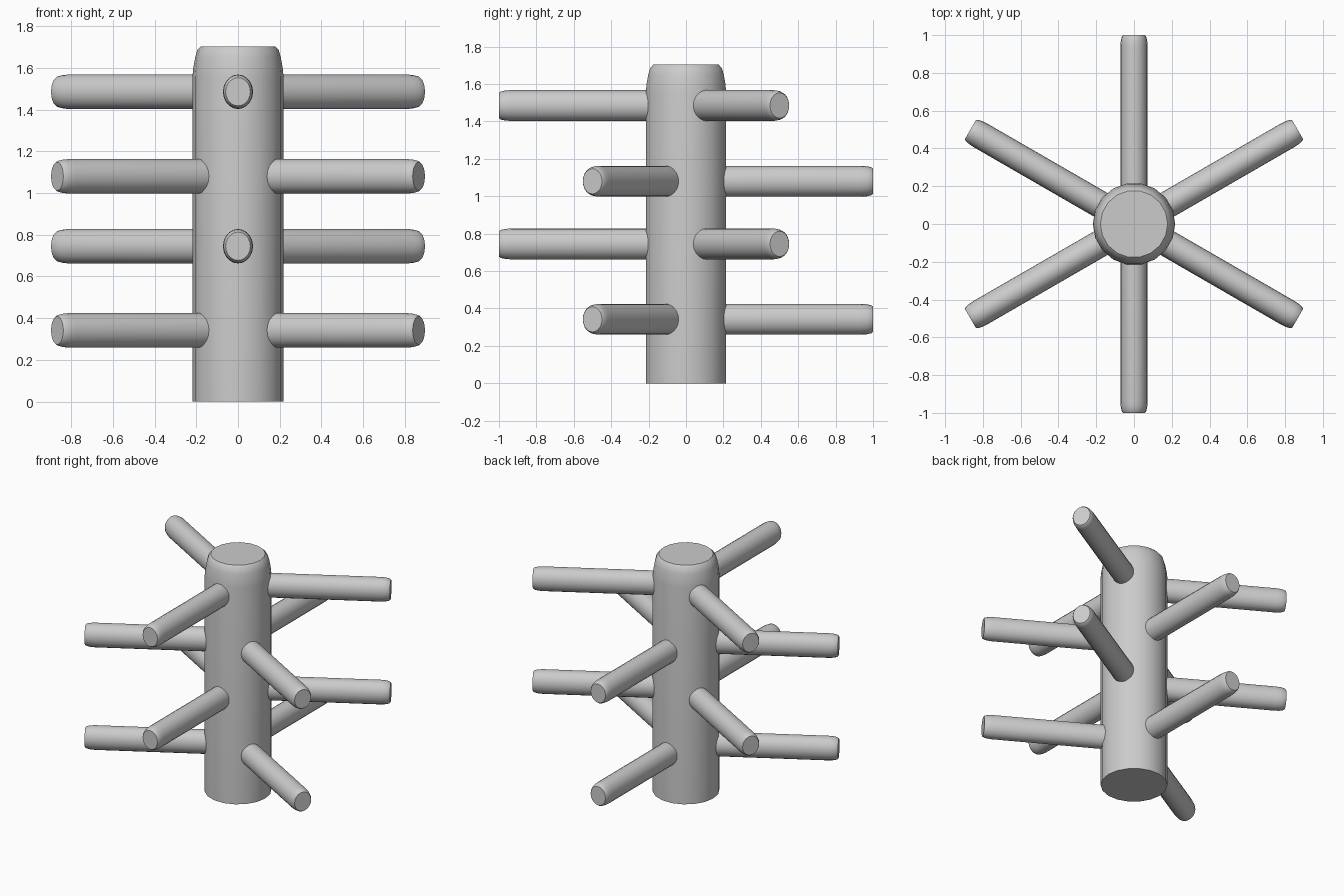
import bpy, bmesh, math
from mathutils import Matrix

if "Cube" in bpy.data.objects:
    bpy.data.objects.remove(bpy.data.objects["Cube"])


def lathe(name, profile, sides, matrix=Matrix()):
    """Stack rings of (radius, height) along z, cap both ends, then transform."""
    bm = bmesh.new()
    rings = []
    for r, z in profile:
        rings.append([bm.verts.new((r * math.cos(2 * math.pi * i / sides),
                                    r * math.sin(2 * math.pi * i / sides), z))
                      for i in range(sides)])
    for a, b in zip(rings, rings[1:]):
        for i in range(sides):
            j = (i + 1) % sides
            bm.faces.new((a[i], a[j], b[j], b[i]))
    bm.faces.new(rings[0][::-1])
    bm.faces.new(rings[-1])
    bm.transform(matrix)
    bmesh.ops.recalc_face_normals(bm, faces=bm.faces)
    me = bpy.data.meshes.new(name)
    bm.to_mesh(me)
    bm.free()
    ob = bpy.data.objects.new(name, me)
    bpy.context.collection.objects.link(ob)
    bpy.context.view_layer.objects.active = ob
    ob.select_set(True)
    bpy.ops.object.shade_smooth_by_angle(angle=math.radians(35))
    ob.select_set(False)
    return ob


# Central post with a rounded shoulder
lathe("post", [(0.218, 0), (0.218, 1.56), (0.214, 1.60), (0.205, 1.65),
               (0.195, 1.685), (0.178, 1.703)], 18)

# Four tiers of three oval pegs, alternate tiers turned by 60 degrees
peg_profile = [(1, 0.08), (1, 0.935), (0.975, 0.965), (0.91, 0.99), (0.82, 1.0)]
oval = Matrix.Diagonal((0.0825, 0.072, 1, 1))
lay_down = Matrix.Rotation(math.pi / 2, 4, 'Y')
for tier, z in enumerate((0.342, 0.745, 1.08, 1.485)):
    start = 90 if tier % 2 == 0 else 30
    for k in range(3):
        turn = Matrix.Rotation(math.radians(start + 120 * k), 4, 'Z')
        lathe(f"peg_{tier + 1}_{k + 1}", peg_profile, 20,
              Matrix.Translation((0, 0, z)) @ turn @ lay_down @ oval)
